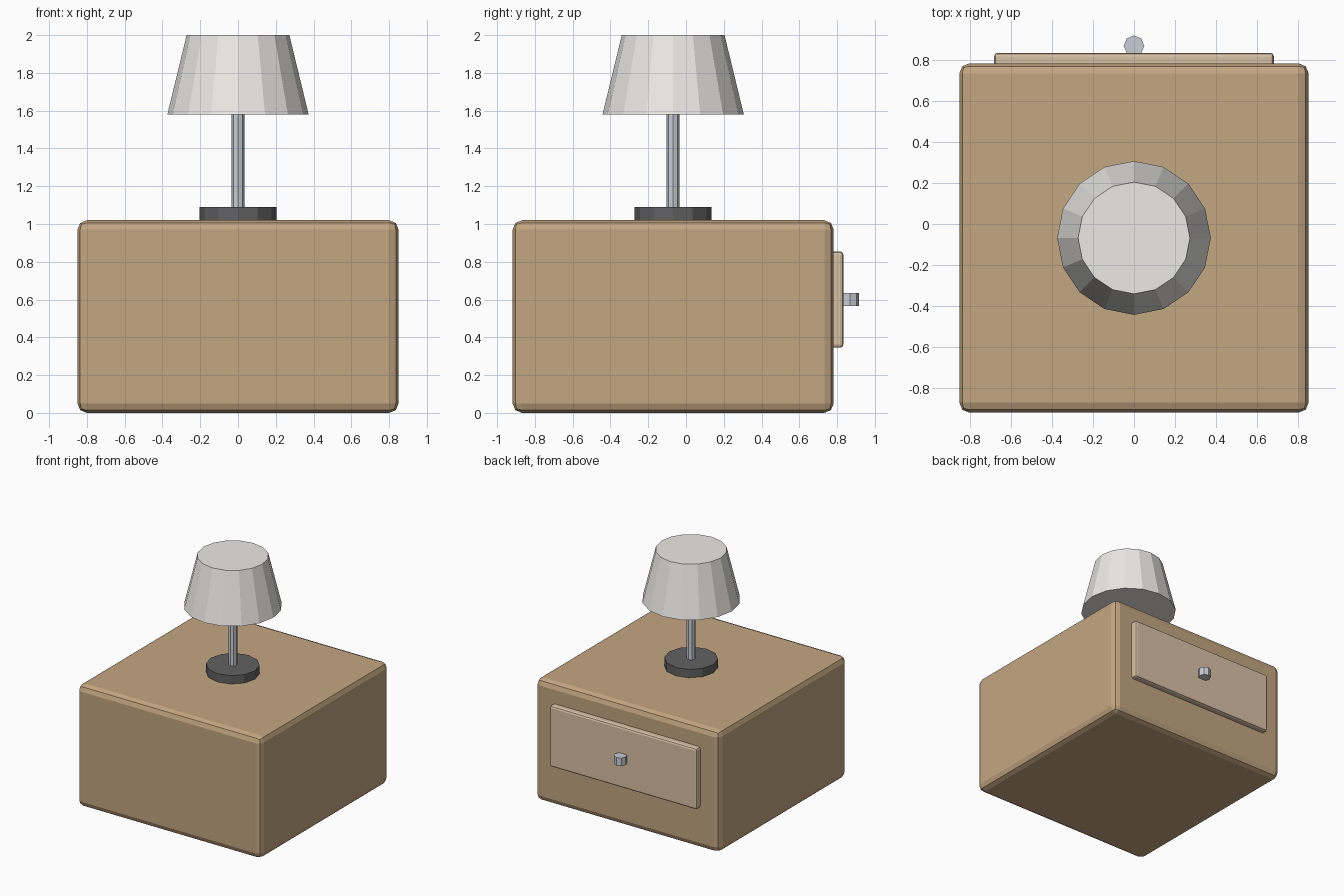
import bpy

if "Cube" in bpy.data.objects:
    bpy.data.objects.remove(bpy.data.objects["Cube"])

Y0 = -0.068  # shared centre of cabinet and lamp


def material(name, rgb):
    m = bpy.data.materials.new(name)
    m.diffuse_color = (*rgb, 1)
    m.use_nodes = True
    m.node_tree.nodes["Principled BSDF"].inputs["Base Color"].default_value = m.diffuse_color
    return m


wood = material("wood", (0.55, 0.38, 0.22))
light_wood = material("light_wood", (0.70, 0.54, 0.38))
dark = material("dark_metal", (0.12, 0.12, 0.125))
metal = material("metal", (0.58, 0.61, 0.66))
fabric = material("fabric", (0.83, 0.82, 0.78))


def box(name, lo, hi, bevel, mat):
    """Box between two corners, with softly rounded edges."""
    bpy.ops.mesh.primitive_cube_add(
        size=1, location=[(a + b) / 2 for a, b in zip(lo, hi)])
    ob = bpy.context.object
    ob.name = name
    ob.scale = [b - a for a, b in zip(lo, hi)]
    bpy.ops.object.transform_apply(location=False, rotation=False, scale=True)
    mod = ob.modifiers.new("round_edges", 'BEVEL')
    mod.width, mod.segments = bevel, 2
    ob.data.materials.append(mat)
    return ob


def round_part(name, sides, r_low, r_top, z0, z1, y, mat):
    """Upright faceted cylinder or cone frustum."""
    bpy.ops.mesh.primitive_cone_add(
        vertices=sides, radius1=r_low, radius2=r_top, depth=z1 - z0,
        location=(0, y, (z0 + z1) / 2))
    ob = bpy.context.object
    ob.name = name
    ob.data.materials.append(mat)
    return ob


# Cabinet with drawer and knob on the back side
box("cabinet", (-0.85, Y0 - 0.85, 0), (0.85, Y0 + 0.85, 1.02), 0.05, wood)
box("drawer_front", (-0.68, 0.74, 0.345), (0.68, 0.833, 0.855), 0.017, light_wood)
round_part("drawer_knob", 8, 0.05, 0.05, 0.567, 0.635, 0.867, metal)

# Lamp
round_part("lamp_base", 12, 0.204, 0.204, 1.02, 1.09, Y0, dark)
round_part("lamp_pole", 8, 0.034, 0.034, 1.08, 1.62, Y0, metal)
round_part("lamp_shade", 16, 0.374, 0.272, 1.58, 2.0, Y0, fabric)
